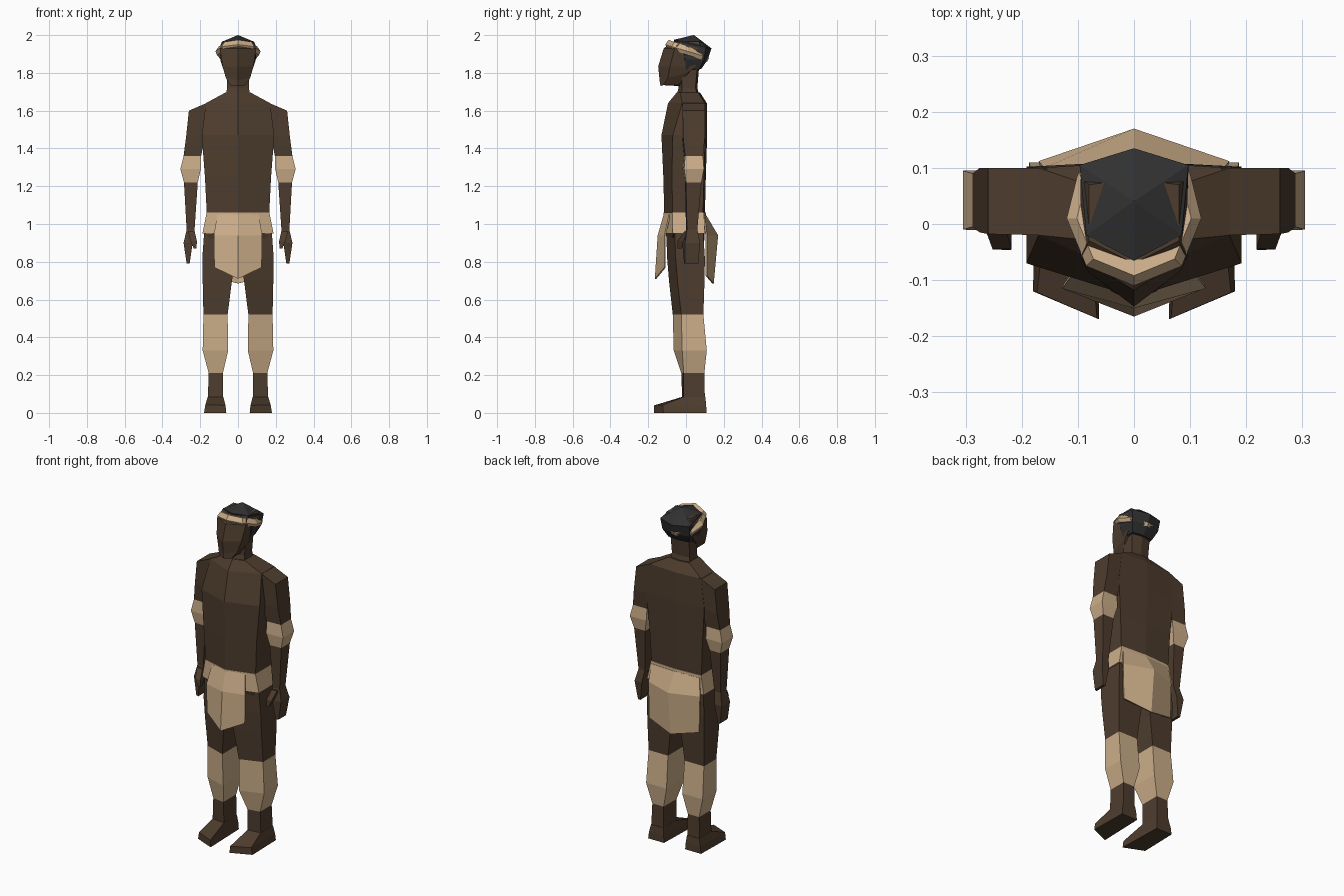
import bpy, bmesh


def material(name, rgb):
    m = bpy.data.materials.new(name)
    m.diffuse_color = (*rgb, 1)
    return m


SKIN = material("brown skin", (0.076, 0.046, 0.027))
TAN = material("tan hide", (0.60, 0.42, 0.25))
HAIR = material("black hair", (0.03, 0.03, 0.031))


def finish(name, bm, mats, mirror=False, thick=0):
    bmesh.ops.recalc_face_normals(bm, faces=bm.faces)
    me = bpy.data.meshes.new(name)
    bm.to_mesh(me)
    bm.free()
    ob = bpy.data.objects.new(name, me)
    bpy.context.collection.objects.link(ob)
    for m in mats:
        me.materials.append(m)
    if mirror:
        ob.modifiers.new("mirror", 'MIRROR').use_mirror_merge = False
    if thick:
        ob.modifiers.new("thickness", 'SOLIDIFY').thickness = thick
    return ob


def loft(name, rings, mats, bands=None, mirror=False):
    """Skin closed rings of 3D points; bands gives a material per segment."""
    bm = bmesh.new()
    vs = [[bm.verts.new(p) for p in r] for r in rings]
    n = len(rings[0])
    for i in range(len(rings) - 1):
        for j in range(n):
            k = (j + 1) % n
            f = bm.faces.new((vs[i][j], vs[i][k], vs[i + 1][k], vs[i + 1][j]))
            f.material_index = bands[i] if bands else 0
    bm.faces.new(vs[0]).material_index = bands[0] if bands else 0
    bm.faces.new(vs[-1]).material_index = bands[-1] if bands else 0
    return finish(name, bm, mats, mirror)


def sym(half):
    """Complete a half ring that runs from front centre to back centre."""
    return half + [(-x, y, z) for x, y, z in reversed(half[1:-1])]


def body_ring(z, w, front, corner, back, zs=None):
    zs = z if zs is None else zs
    return sym([(0, front, z), (w, corner, zs), (w, back - 0.01, zs), (0, back, z)])


def limb_ring(z, xi, xo, fi, fo, back, zo=None):
    """Four-sided limb section: inner/outer x, inner/outer front y, back y."""
    zo = z if zo is None else zo
    return [(xi, fi, z), (xo, fo, zo), (xo, back, zo), (xi, back, z)]


# Torso
loft("torso", [
    body_ring(1.05, 0.165, -0.115, -0.07, 0.10),
    body_ring(1.25, 0.175, -0.12, -0.075, 0.105),
    body_ring(1.47, 0.192, -0.13, -0.07, 0.112),
    body_ring(1.64, 0.17, -0.095, -0.02, 0.11),
    body_ring(1.695, 0.068, -0.05, -0.03, 0.075)], [SKIN])

# Neck
loft("neck", [
    body_ring(1.66, 0.066, -0.055, -0.03, 0.075),
    body_ring(1.72, 0.058, -0.04, -0.02, 0.06),
    body_ring(1.84, 0.062, -0.04, -0.02, 0.07)], [SKIN])

# Head
loft("head", [
    body_ring(1.73, 0.04, -0.135, -0.12, -0.03, 1.735),
    sym([(0, -0.14, 1.76), (0.065, -0.095, 1.775), (0.072, 0.01, 1.80), (0, 0.04, 1.80)]),
    body_ring(1.835, 0.082, -0.147, -0.085, 0.06),
    body_ring(1.93, 0.095, -0.118, -0.06, 0.09),
    body_ring(1.965, 0.08, -0.07, -0.03, 0.08)], [SKIN])

# Hair
loft("hair", [
    sym([(0, 0.0, 1.80), (0.075, 0.0, 1.81), (0.068, 0.07, 1.82), (0, 0.08, 1.82)]),
    sym([(0, -0.04, 1.87), (0.094, -0.005, 1.87), (0.09, 0.095, 1.87), (0, 0.115, 1.87)]),
    sym([(0, -0.065, 1.975), (0.085, -0.02, 1.965), (0.097, 0.105, 1.935), (0, 0.135, 1.93)]),
    sym([(0, 0.039, 2.0), (0.001, 0.04, 2.0), (0.001, 0.041, 2.0), (0, 0.042, 2.0)])],
    [HAIR])


# Headband, tilted down to the back
def band_ring(s, dz):
    half = [(0, -0.11), (0.085, -0.075), (0.12, 0.01), (0.1, 0.09), (0, 0.122)]
    return sym([(x * s, 0.01 + (y - 0.01) * s, 1.93 - 0.3 * (y + 0.11) + dz)
                for x, y in half])


loft("headband", [band_ring(0.92, 0), band_ring(1, 0.02), band_ring(0.85, 0.045)], [TAN])

# Pelvis and hide waistband
loft("waistband", [
    body_ring(1.06, 0.166, -0.118, -0.073, 0.105),
    body_ring(0.95, 0.188, -0.125, -0.07, 0.11)], [TAN])
loft("pelvis", [
    body_ring(0.96, 0.18, -0.11, -0.07, 0.10),
    body_ring(0.82, 0.06, -0.08, -0.06, 0.09)], [SKIN])


# Hanging cloths: rows of (centre y, centre z, edge x, edge y, edge z)
def flap(name, rows):
    bm = bmesh.new()
    vs = [[bm.verts.new(p) for p in ((-x, ye, ze), (0, yc, zc), (x, ye, ze))]
          for yc, zc, x, ye, ze in rows]
    for a, b in zip(vs, vs[1:]):
        for j in (0, 1):
            bm.faces.new((a[j], a[j + 1], b[j + 1], b[j]))
    finish(name, bm, [TAN], thick=0.008)


flap("front_flap", [(-0.117, 1.055, 0.11, -0.09, 1.05),
                    (-0.15, 0.94, 0.128, -0.115, 0.94),
                    (-0.165, 0.71, 0.125, -0.115, 0.77)])
flap("back_flap", [(0.108, 1.045, 0.16, 0.10, 1.045),
                   (0.17, 0.94, 0.17, 0.112, 0.94),
                   (0.147, 0.685, 0.165, 0.112, 0.725)])

# Arms with elbow bands and mitten hands
loft("arms", [
    limb_ring(1.645, 0.155, 0.26, -0.02, -0.018, 0.10, 1.60),
    limb_ring(1.46, 0.175, 0.275, -0.02, -0.015, 0.10),
    limb_ring(1.36, 0.195, 0.288, -0.01, -0.005, 0.09),
    limb_ring(1.29, 0.197, 0.305, -0.015, -0.01, 0.095),
    limb_ring(1.22, 0.213, 0.286, -0.005, 0.0, 0.082),
    limb_ring(0.97, 0.23, 0.272, 0.0, 0.005, 0.06),
    limb_ring(0.90, 0.24, 0.288, -0.02, -0.005, 0.075),
    limb_ring(0.79, 0.256, 0.272, -0.01, -0.005, 0.065)],
    [SKIN, TAN], [0, 0, 1, 1, 0, 0, 0], True)
loft("thumbs", [
    limb_ring(0.96, 0.229, 0.265, -0.01, -0.01, 0.035),
    limb_ring(0.91, 0.218, 0.252, -0.043, -0.045, 0.0),
    limb_ring(0.87, 0.219, 0.234, -0.046, -0.046, -0.025)], [SKIN], mirror=True)

# Legs with hide shin guards
loft("legs", [
    limb_ring(0.97, 0.005, 0.178, -0.105, -0.06, 0.09),
    limb_ring(0.82, 0.012, 0.189, -0.10, -0.055, 0.10),
    limb_ring(0.70, 0.032, 0.187, -0.09, -0.045, 0.098),
    limb_ring(0.52, 0.055, 0.183, -0.07, -0.025, 0.092),
    limb_ring(0.33, 0.052, 0.187, -0.065, -0.02, 0.11),
    limb_ring(0.21, 0.08, 0.155, -0.025, -0.012, 0.097),
    limb_ring(0.07, 0.078, 0.16, -0.02, -0.012, 0.10)],
    [SKIN, TAN], [0, 0, 0, 1, 1, 0], True)

# Feet with slanted toes
loft("feet", [
    [(0.062, -0.17, 0), (0.18, -0.12, 0), (0.175, 0.108, 0), (0.07, 0.108, 0)],
    [(0.066, -0.168, 0.04), (0.173, -0.122, 0.042), (0.17, 0.107, 0.04), (0.073, 0.107, 0.04)],
    limb_ring(0.085, 0.078, 0.16, -0.02, -0.012, 0.102)], [SKIN], mirror=True)
